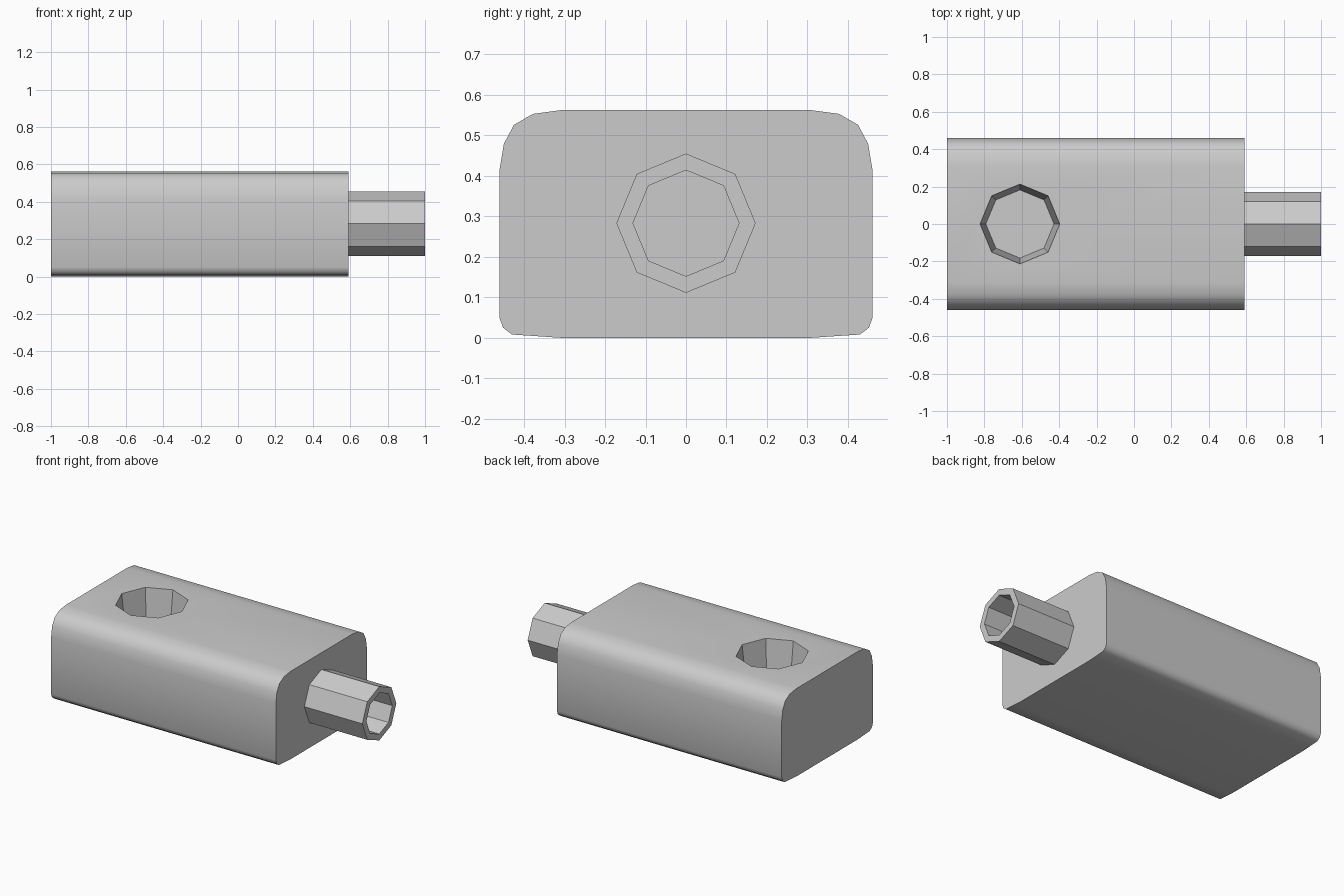
import bpy, bmesh, math
from mathutils import Vector

if "Cube" in bpy.data.objects:
    bpy.data.objects.remove(bpy.data.objects["Cube"])


def make_object(name, bm):
    bmesh.ops.recalc_face_normals(bm, faces=bm.faces)
    mesh = bpy.data.meshes.new(name)
    bm.to_mesh(mesh)
    bm.free()
    obj = bpy.data.objects.new(name, mesh)
    bpy.context.collection.objects.link(obj)
    return obj


def ring(bm, center, radius, axis, sides=8):
    """Octagon around the x or z axis, corners on the main axes."""
    verts = []
    for i in range(sides):
        a = 2 * math.pi * i / sides
        c, s = radius * math.cos(a), radius * math.sin(a)
        off = Vector((0, c, s)) if axis == 'X' else Vector((c, s, 0))
        verts.append(bm.verts.new(Vector(center) + off))
    return verts


def bridge(bm, a, b):
    n = len(a)
    for i in range(n):
        j = (i + 1) % n
        bm.faces.new((a[i], a[j], b[j], b[i]))


def activate(obj):
    bpy.ops.object.select_all(action='DESELECT')
    obj.select_set(True)
    bpy.context.view_layer.objects.active = obj


# Body: rounded half profile, mirrored and extruded along x
half = [(0.311, 0.0), (0.355, 0.003), (0.43, 0.008), (0.452, 0.025), (0.461, 0.05),
        (0.461, 0.412), (0.45, 0.479), (0.425, 0.526), (0.378, 0.553), (0.311, 0.562)]
profile = half + [(-y, z) for y, z in reversed(half)]
bm = bmesh.new()
left = [bm.verts.new((-1.0, y, z)) for y, z in profile]
right = [bm.verts.new((0.59, y, z)) for y, z in profile]
bridge(bm, left, right)
bm.faces.new(left)
bm.faces.new(right)
body = make_object("body", bm)

# Tapered eight-sided socket cut into the top
top_z, floor_z, r_top, r_floor = 0.562, 0.30, 0.213, 0.182
extra = 0.1
r_above = r_top + (r_top - r_floor) * extra / (top_z - floor_z)
bm = bmesh.new()
low = ring(bm, (-0.61, 0, floor_z), r_floor, 'Z')
high = ring(bm, (-0.61, 0, top_z + extra), r_above, 'Z')
bridge(bm, low, high)
bm.faces.new(low)
bm.faces.new(high)
cutter = make_object("socket_cutter", bm)
cutter.hide_render = True

cut = body.modifiers.new("socket", 'BOOLEAN')
cut.operation = 'DIFFERENCE'
cut.solver = 'EXACT'
cut.object = cutter
activate(body)
bpy.ops.object.modifier_apply(modifier=cut.name)
bpy.data.objects.remove(cutter)
bpy.ops.object.shade_smooth_by_angle(angle=math.radians(40))

# Spout: eight-sided tube on the right end, open at the tip
bm = bmesh.new()
cz = 0.283
rings = [ring(bm, (x, 0, cz), r, 'X')
         for x, r in ((0.59, 0.172), (1.0, 0.172), (1.0, 0.131), (0.59, 0.131))]
for i in range(3):
    bridge(bm, rings[i], rings[i + 1])
spout = make_object("spout", bm)
